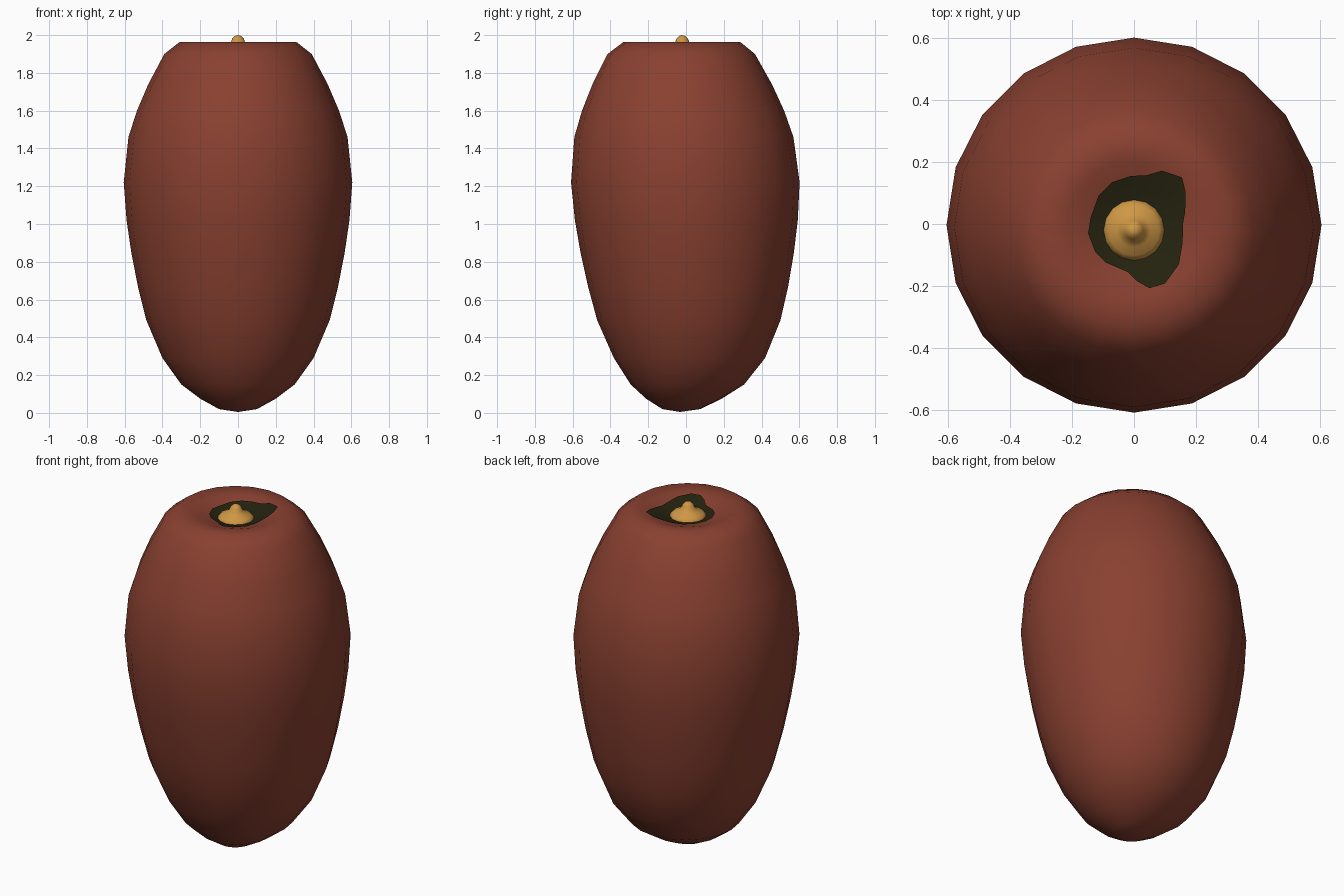
import bpy, bmesh, math
from mathutils import Vector

if "Cube" in bpy.data.objects:
    bpy.data.objects.remove(bpy.data.objects["Cube"])


def material(name, rgb):
    m = bpy.data.materials.new(name)
    m.diffuse_color = (*rgb, 1)
    m.use_nodes = True
    m.node_tree.nodes["Principled BSDF"].inputs["Base Color"].default_value = m.diffuse_color
    return m


skin_red = material("skin_red", (0.25, 0.052, 0.030))
calyx_green = material("calyx_green", (0.018, 0.017, 0.005))
stem_tan = material("stem_tan", (0.62, 0.31, 0.06))


def interp(table, x):
    """Linear lookup in a list of (x, value) points."""
    for (x0, v0), (x1, v1) in zip(table, table[1:]):
        if x <= x1:
            return v0 + (v1 - v0) * max(0, x - x0) / (x1 - x0)
    return table[-1][1]


def skin(name, rings, mat, tip=None, base=None):
    """Join closed rings of points, with optional end points."""
    bm = bmesh.new()
    rows = [[bm.verts.new(p) for p in ring] for ring in rings]
    n = len(rows[0])
    for a, b in zip(rows, rows[1:]):
        for i in range(n):
            j = (i + 1) % n
            bm.faces.new((a[i], a[j], b[j], b[i]))
    for point, row in ((base, rows[0]), (tip, rows[-1])):
        if point:
            c = bm.verts.new(point)
            for i in range(n):
                bm.faces.new((row[i], row[(i + 1) % n], c))
    bmesh.ops.recalc_face_normals(bm, faces=bm.faces)
    if not base:  # open shells must face upwards
        bm.normal_update()
        if sum(f.normal.z for f in bm.faces) < 0:
            bmesh.ops.reverse_faces(bm, faces=bm.faces)
    me = bpy.data.meshes.new(name)
    bm.to_mesh(me)
    bm.free()
    me.materials.append(mat)
    for p in me.polygons:
        p.use_smooth = True
    ob = bpy.data.objects.new(name, me)
    bpy.context.collection.objects.link(ob)
    return ob


def circle(r, z, n, cy=0):
    return [(r * math.cos(math.tau * i / n), cy + r * math.sin(math.tau * i / n), z)
            for i in range(n)]


# Fruit body: twenty-sided lathe, leaning slightly front to back
profile = [(0.10, 0.02), (0.20, 0.075), (0.30, 0.15), (0.40, 0.29), (0.485, 0.49),
           (0.53, 0.67), (0.565, 0.85), (0.59, 1.02), (0.605, 1.22), (0.58, 1.46),
           (0.535, 1.60), (0.475, 1.74), (0.39, 1.90), (0.31, 1.963)]
dimple = [(0, 1.90), (0.08, 1.907), (0.15, 1.93), (0.22, 1.953), (0.31, 1.963)]
lean = [(0, -0.03), (0.2, 0.02), (0.6, 0.013), (1.2, -0.003), (1.9, -0.025), (2, -0.02)]
rings = [circle(r, z, 20, interp(lean, z)) for r, z in profile]
rings += [circle(r, z, 20, -0.015) for r, z in dimple[-2:0:-1]]
skin("fruit_body", rings, skin_red, tip=(0, -0.015, 1.90), base=(0, -0.03, 0.005))

# Dark calyx: lobed patch lying on the dimple
outline = [(0.158, 0), (0.165, 0.04), (0.167, 0.10), (0.155, 0.15), (0.09, 0.172),
           (0.04, 0.157), (-0.01, 0.155), (-0.07, 0.135), (-0.115, 0.09), (-0.14, 0.02),
           (-0.148, -0.03), (-0.125, -0.09), (-0.09, -0.125), (-0.02, -0.155),
           (0.01, -0.185), (0.05, -0.207), (0.10, -0.192), (0.145, -0.13), (0.157, -0.06)]
patch = []
for s in (1, 0.85, 0.65, 0.4):
    patch.append([(x * s, y * s, interp(dimple, math.hypot(x * s, y * s + 0.015)) + 0.007)
                  for x, y in outline])
skin("calyx", patch, calyx_green, tip=(0, 0, 1.907))

# Stem stub: small pointed knob in the dimple
knob = [(0.097, 1.905), (0.098, 1.922), (0.082, 1.938), (0.055, 1.950), (0.037, 1.964),
        (0.030, 1.982), (0.016, 1.996)]
skin("stem_stub", [circle(r, z, 16, -0.02) for r, z in knob], stem_tan,
     tip=(0, -0.025, 2.0), base=(0, -0.02, 1.90))
